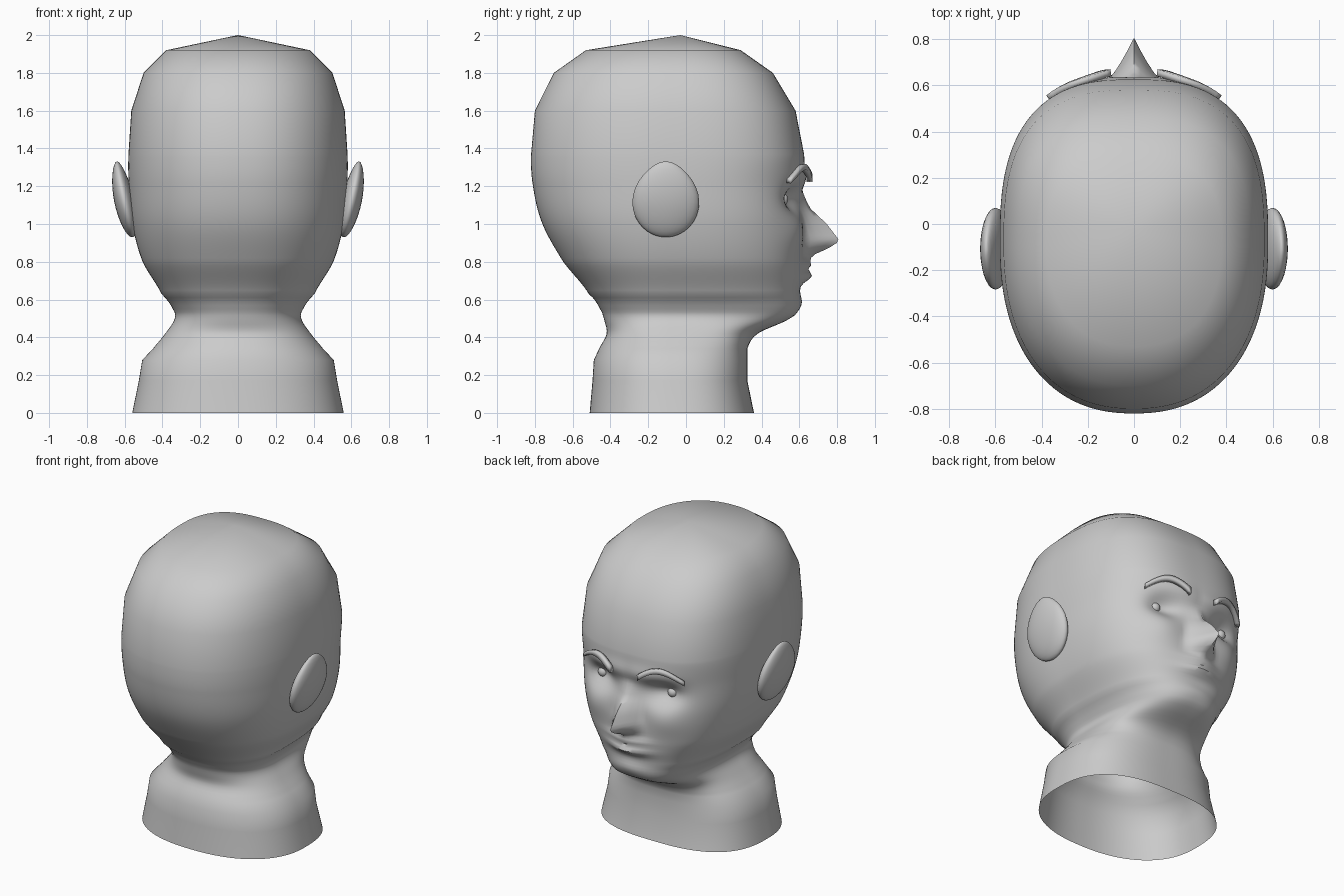
import bpy, bmesh, math
from math import sin, cos, pi, exp

cube = bpy.data.objects.get("Cube")
if cube:
    bpy.data.objects.remove(cube, do_unlink=True)

clay = bpy.data.materials.new("grey_clay")
clay.use_nodes = True
clay.diffuse_color = (0.6, 0.6, 0.6, 1)
clay.node_tree.nodes["Principled BSDF"].inputs["Base Color"].default_value = clay.diffuse_color

COLUMNS = 160
CENTRE_Y = -0.08

# Head cross-sections: height, half width, back reach, front reach
SECTIONS = [
    (0, .56, .51, .36), (.17, .525, .495, .325), (.28, .507, .488, .325),
    (.34, .45, .46, .325), (.42, .385, .42, .38), (.5, .335, .435, .55),
    (.55, .345, .455, .595), (.63, .405, .515, .6), (.8, .505, .65, .62),
    (1, .56, .76, .62), (1.2, .578, .81, .61), (1.37, .58, .82, .625),
    (1.6, .565, .80, .58), (1.8, .5, .7, .46), (1.92, .38, .53, .29)]


def section_rows():
    """Keep plain bands on the neck and crown, fine curved rows on the face."""
    rows = []
    for i, here in enumerate(SECTIONS[:-1]):
        after = SECTIONS[i + 1]
        if here[0] < .34 or here[0] > 1.3:
            rows.append(here)
            continue
        before, beyond = SECTIONS[i - 1], SECTIONS[i + 2]
        steps = math.ceil((after[0] - here[0]) / .02)
        for s in range(steps):
            t = s / steps
            row = [here[0] + (after[0] - here[0]) * t]
            for a, b, c, d in list(zip(before, here, after, beyond))[1:]:
                row.append(b + .5 * t * (c - a + t * (2*a - 5*b + 4*c - d + t * (3*(b - c) + d - a))))
            rows.append(tuple(row))
    return rows + [SECTIONS[-1]]


def ramp(z, points):
    for (z0, v0), (z1, v1) in zip(points, points[1:]):
        if z0 <= z <= z1:
            return v0 + (v1 - v0) * (z - z0) / (z1 - z0)
    return 0


def bump(x, z, cx, cz, sx, sz):
    return exp(-((abs(x) - cx) / sx) ** 2 - ((z - cz) / sz) ** 2)


def features(x, z):
    """Forward offset of the face: nose, eye sockets, lips and chin."""
    length = ramp(z, [(.8, 0), (.84, .06), (.87, .13), (.91, .192), (1, .125), (1.08, .045), (1.18, 0)])
    width = ramp(z, [(.8, .13), (.91, .12), (1.18, .08)])
    nose = length * max(0, 1 - abs(x) / width) ** 1.3 if width else 0
    sockets = -.07 * bump(x, z, .23, 1.13, .11, .075)
    brow_ridge = .025 * bump(x, z, .1, 1.24, .2, .06)
    cheeks = .02 * bump(x, z, .27, .96, .12, .1)
    lips = .055 * bump(x, z, 0, .725, .13, .035) + .045 * bump(x, z, 0, .79, .12, .025)
    chin = .015 * bump(x, z, 0, .59, .12, .04)
    return nose + sockets + brow_ridge + cheeks + lips + chin


def finish(name, bm, angle=60):
    bmesh.ops.recalc_face_normals(bm, faces=bm.faces)
    mesh = bpy.data.meshes.new(name)
    bm.to_mesh(mesh)
    bm.free()
    obj = bpy.data.objects.new(name, mesh)
    bpy.context.collection.objects.link(obj)
    mesh.materials.append(clay)
    bpy.ops.object.select_all(action='DESELECT')
    obj.select_set(True)
    bpy.context.view_layer.objects.active = obj
    bpy.ops.object.shade_smooth_by_angle(angle=math.radians(angle))
    return obj


# Head and neck: one open-bottomed loft closed by a shallow crown
bm = bmesh.new()
rings = []
for z, half, back, front in section_rows():
    ring = []
    for c in range(COLUMNS):
        a = 2 * pi * c / COLUMNS
        reach = front - CENTRE_Y if sin(a) > 0 else back + CENTRE_Y
        n = 2.7 if sin(a) > 0 else 2.3
        r = (abs(cos(a) / half) ** n + abs(sin(a) / reach) ** n) ** (-1 / n)
        x, y = r * cos(a), CENTRE_Y + r * sin(a)
        if sin(a) > .3:
            y += features(x, z)
        ring.append(bm.verts.new((x, y, z)))
    rings.append(ring)
for low, high in zip(rings, rings[1:]):
    for c in range(COLUMNS):
        d = (c + 1) % COLUMNS
        bm.faces.new((low[c], low[d], high[d], high[c]))
crown = bm.verts.new((0, -.03, 2))
for c in range(COLUMNS):
    bm.faces.new((rings[-1][c], rings[-1][(c + 1) % COLUMNS], crown))
finish("head", bm)


def face_y(x, z):
    """Depth of the face surface at a given point."""
    depth = .615 - CENTRE_Y
    return CENTRE_Y + depth * (1 - (abs(x) / .578) ** 2.7) ** (1 / 2.7) + features(x, z)


for side, label in ((1, "left"), (-1, "right")):
    # Ear: flattened teardrop leaning outwards at the top
    bm = bmesh.new()
    bmesh.ops.create_uvsphere(bm, u_segments=32, v_segments=16, radius=1)
    for v in bm.verts:
        x, y, z = v.co
        taper = 1 - .12 * max(0, z) ** 2
        height = z * (.205 if z > 0 else .185) + .012 * max(0, z) ** 6
        lean = .6 + .04 * z
        v.co = (side * (lean + .055 * x * taper), -.107 + .177 * y * taper, 1.115 + height)
    finish(label + "_ear", bm)

    # Eye: small bead set into the socket
    bm = bmesh.new()
    bmesh.ops.create_uvsphere(bm, u_segments=20, v_segments=12, radius=.034)
    bmesh.ops.translate(bm, verts=bm.verts, vec=(side * .26, face_y(.26, 1.13) - .014, 1.13))
    finish(label + "_eye", bm)

    # Eyebrow: thin arched strip following the brow ridge
    bm = bmesh.new()
    strip = []
    for i in range(17):
        t = i / 16
        x = .1 + .27 * t
        z = 1.215 + .085 * sin(pi * (.1 + .85 * t))
        thick = .02 * (1 - .4 * t)
        strip.append([bm.verts.new((side * x, face_y(x, z + k * thick) + .022 - .008 * t, z + k * thick))
                      for k in (-1, 1)])
    for p, q in zip(strip, strip[1:]):
        bm.faces.new((p[0], q[0], q[1], p[1]))
    brow = finish(label + "_eyebrow", bm, 30)
    solid = brow.modifiers.new("thickness", 'SOLIDIFY')
    solid.thickness = .03
    solid.offset = 0
